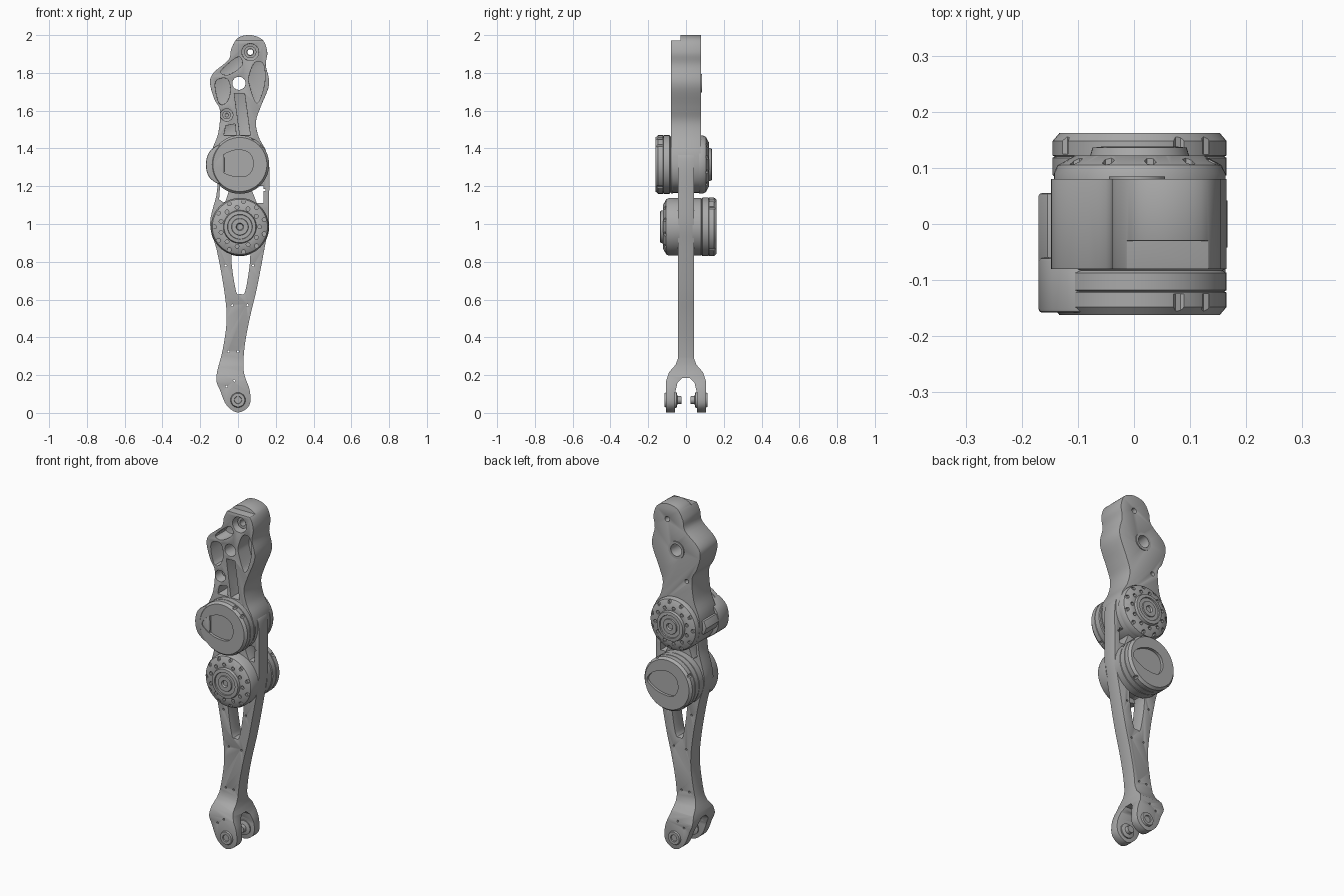
import bpy, bmesh, math
from mathutils import Vector, Matrix

cube = bpy.data.objects.get("Cube")
if cube:
    bpy.data.objects.remove(cube)

metal = bpy.data.materials.new("plain_grey")
metal.use_nodes = True
GREY = (0.4, 0.4, 0.4, 1)
metal.diffuse_color = GREY
metal.node_tree.nodes["Principled BSDF"].inputs["Base Color"].default_value = GREY


def smooth(points, steps=5):
    """Closed rounded outline through the points."""
    p = [Vector(q) for q in points]
    n, out = len(p), []
    for i in range(n):
        a, b, c, d = p[i - 1], p[i], p[(i + 1) % n], p[(i + 2) % n]
        for k in range(steps):
            t = k / steps
            out.append(b + (c - a) * t / 2 + (2 * a - 5 * b + 4 * c - d) * t * t / 2
                       + (3 * b - a - 3 * c + d) * t ** 3 / 2)
    return out


def circle(x, z, r, n=24):
    return [(x + r * math.cos(math.tau * i / n), z + r * math.sin(math.tau * i / n)) for i in range(n)]


def finish(bm, name):
    bmesh.ops.recalc_face_normals(bm, faces=bm.faces)
    mesh = bpy.data.meshes.new(name)
    bm.to_mesh(mesh)
    bm.free()
    mesh.materials.append(metal)
    obj = bpy.data.objects.new(name, mesh)
    bpy.context.collection.objects.link(obj)
    return obj


def prism(name, outlines, lo, hi, along_x=False):
    """Extrude closed outlines along y, or along x."""
    bm = bmesh.new()
    for outline in outlines:
        vs = [bm.verts.new((lo, u, v) if along_x else (u, lo, v)) for u, v in outline]
        ext = bmesh.ops.extrude_face_region(bm, geom=[bm.faces.new(vs)], use_keep_orig=True)
        move = (hi - lo, 0, 0) if along_x else (0, hi - lo, 0)
        bmesh.ops.translate(bm, vec=move, verts=[e for e in ext["geom"] if isinstance(e, bmesh.types.BMVert)])
    return finish(bm, name)


def lathe(name, profile, x, z, n=48):
    """Revolve (radius, y) points about the y axis through (x, z)."""
    bm = bmesh.new()
    vs = [bm.verts.new((x + r, y, z)) for r, y in profile]
    es = [bm.edges.new(pair) for pair in zip(vs, vs[1:])]
    bmesh.ops.spin(bm, geom=vs + es, cent=(x, 0, z), axis=(0, 1, 0), angle=math.tau, steps=n)
    bmesh.ops.remove_doubles(bm, verts=bm.verts, dist=0.0001)
    return finish(bm, name)


def bake(obj, cutters=(), bevel=0, intersect=None):
    """Apply cuts and a chamfer, drop the cutters, and shade."""
    tools = [(c, "DIFFERENCE") for c in cutters]
    if intersect:
        tools.insert(0, (intersect, "INTERSECT"))
    for tool, op in tools:
        mod = obj.modifiers.new("cut", "BOOLEAN")
        mod.object, mod.operation, mod.solver = tool, op, "EXACT"
    if bevel:
        mod = obj.modifiers.new("chamfer", "BEVEL")
        mod.width, mod.segments, mod.limit_method = bevel, 2, "ANGLE"
        mod.angle_limit = math.radians(50)
    bpy.context.view_layer.update()
    dg = bpy.context.evaluated_depsgraph_get()
    mesh = bpy.data.meshes.new_from_object(obj.evaluated_get(dg))
    obj.modifiers.clear()
    obj.data = mesh
    for tool, _ in tools:
        bpy.data.objects.remove(tool)
    mesh.polygons.foreach_set("use_smooth", [True] * len(mesh.polygons))
    mesh.set_sharp_from_angle(angle=math.radians(30))
    return obj


# Upper link: thick plate with pockets open to the front
upper = prism("upper_link", [smooth([
    (.065, 2), (.13, 1.975), (.155, 1.91), (.147, 1.84), (.165, 1.74), (.12, 1.62), (.095, 1.54),
    (.11, 1.46), (.15, 1.38), (.155, 1.28), (.11, 1.2), (.01, 1.165), (-.09, 1.2), (-.14, 1.28),
    (-.14, 1.38), (-.105, 1.48), (-.095, 1.6), (-.125, 1.66), (-.148, 1.745), (-.13, 1.8),
    (-.05, 1.87), (-.035, 1.93), (0, 1.985)])], -.08, .08)
pockets = prism("pocket_cutter", [
    smooth([(-.12, 1.75), (-.06, 1.77), (-.04, 1.71), (-.06, 1.645), (-.1, 1.64)]),
    smooth([(-.09, 1.81), (0, 1.885), (.02, 1.84), (-.05, 1.79)]),
    smooth([(.06, 1.79), (.09, 1.855), (.135, 1.845), (.14, 1.74), (.1, 1.64), (.06, 1.74)]),
    [(-.02, 1.69), (.035, 1.69), (.065, 1.47), (.01, 1.47)],
    [(-.065, 1.52), (-.015, 1.53), (-.01, 1.47), (-.075, 1.47)],
    circle(-.06, 1.577, .033), circle(.065, 1.91, .045)], -.1, .02)
bores = prism("bore_cutter", [circle(.005, 1.745, .035), circle(.065, 1.91, .015), circle(-.06, 1.577, .012)], -.2, .2)
top_step = prism("step_cutter", [[(-.2, 1.972), (.2, 1.972), (.2, 2.1), (-.2, 2.1)]], -.2, -.03)
bake(upper, [pockets, bores, top_step], .005)
bake(lathe("top_pin", [(.018, .03), (.032, .03), (.032, -.05), (.018, -.05), (.018, .03)], .065, 1.91))
bake(lathe("link_screw", [(0, .03), (.022, .03), (.022, -.03), (.01, -.03), (0, -.02)], -.06, 1.577))
bake(lathe("rear_bore_ring", [(.035, .07), (.05, .07), (.05, .085), (.035, .085), (.035, .07)], .005, 1.745))

# Lower link: front outline intersected with a forked side profile
lower = prism("lower_link", [smooth([
    (.165, 1.31), (.165, 1.15), (.163, 1), (.142, .88), (.1, .66), (.062, .5), (.035, .35), (.03, .22),
    (.062, .12), (.06, .04), (0, .002), (-.06, .04), (-.095, .12), (-.115, .19), (-.08, .34),
    (-.06, .5), (-.075, .66), (-.112, .86), (-.148, 1), (-.115, 1.15), (-.1, 1.25), (-.05, 1.36),
    (.05, 1.39), (.14, 1.38)])], -.2, .2)
half = [(.042, 1.5), (.042, .29), (.055, .255), (.09, .215), (.105, .17), (.105, -.1),
        (.057, -.1), (.057, .11), (.045, .16), (.02, .185)]
fork = prism("fork_shape", [half + [(-y, z) for y, z in reversed(half)]], -.4, .4, True)
windows = prism("window_cutter", [
    smooth([(-.035, .84), (.02, .86), (.065, .84), (.04, .65), (.012, .63), (-.012, .65)]),
    [(.065, 1.2), (.135, 1.2), (.135, 1.11), (.1, 1.11)],
    [(-.04, 1.2), (-.095, 1.2), (-.1, 1.13), (-.07, 1.11)]], -.3, .3)
screw_holes = prism("screw_hole_cutter", [circle(x, z, .006, 8) for x, z in (
    (-.03, .57), (.05, .57), (-.05, .325), (0, .325), (-.065, .78), (.08, .78), (.14, 1.18),
    (-.06, .14), (-.02, .17))], -.3, .3)
bake(lower, [windows, screw_holes], .006, fork)

# Fork pivots: outer washer and inward pin on each prong
for side, s in (("front", -1), ("rear", 1)):
    bake(lathe(side + "_fork_pivot", [(0, s * .108), (.018, s * .108), (.02, s * .114), (.036, s * .114),
               (.042, s * .1), (.042, s * .05), (.022, s * .045), (.02, s * .025), (0, s * .025)], 0, .068, 32))


def joint(name, x, z, s, inner):
    """Motor joint: broad cover on the s side, slim bolted hub on the other."""
    cover = lathe(name + "_cover", [(0, s * inner), (.153, s * inner), (.153, s * .08), (.148, s * .083),
                  (.155, s * .087), (.155, s * .118), (.151, s * .12), (.155, s * .122), (.155, s * .148),
                  (.143, s * .162), (0, s * .162)], x, z)
    recess = prism("recess_cutter", [smooth([(x + u * -s, z + v) for u, v in (
        (-.13, 0), (-.09, .05), (-.01, .078), (.055, .055), (.07, -.01), (.035, -.06), (-.04, -.06),
        (-.1, -.035))])], *sorted((s * .146, s * .2)))
    # Notches around the cover rim
    notches = prism("notch_cutter", [circle(x + .16 * math.cos(a), z + .16 * math.sin(a), .012, 8)
                    for a in (.7, 1.1, 2.6, 3.9, 5.4)], *sorted((s * .125, s * .2)))
    bake(cover, [recess, notches])
    h = -s
    hub = lathe(name + "_hub", [(0, h * inner), (.153, h * inner), (.153, h * .09), (.146, h * .105),
                (.115, h * .122), (.088, h * .122), (.084, h * .136), (.066, h * .138), (.064, h * .132),
                (.045, h * .132), (.043, h * .138), (.02, h * .138), (.016, h * .128), (0, h * .128)], x, z)
    ring = [circle(x + r * math.cos(a), z + r * math.sin(a), .011, 6) for r, shift in ((.104, 0), (.134, .5))
            for a in [math.tau * (i + shift) / 11 for i in range(11)]]
    bake(hub, [prism("hub_cutter", ring, *sorted((h * .1, h * .2)))])


joint("upper_joint", .01, 1.315, -1, .07)
joint("lower_joint", .01, .985, 1, .035)

# Cable guard on the outer edge of the upper joint cover
guard = prism("cable_guard", [smooth([(-.08, 1.41), (-.145, 1.39), (-.17, 1.32), (-.15, 1.245), (-.08, 1.22)])], -.158, -.06)
bake(guard, [], .006)
tab = prism("cable_guard_tab", [[(-.12, 1.36), (-.155, 1.36), (-.17, 1.32), (-.155, 1.28), (-.12, 1.28)]], -.08, .055)
bake(tab, [], .005)
